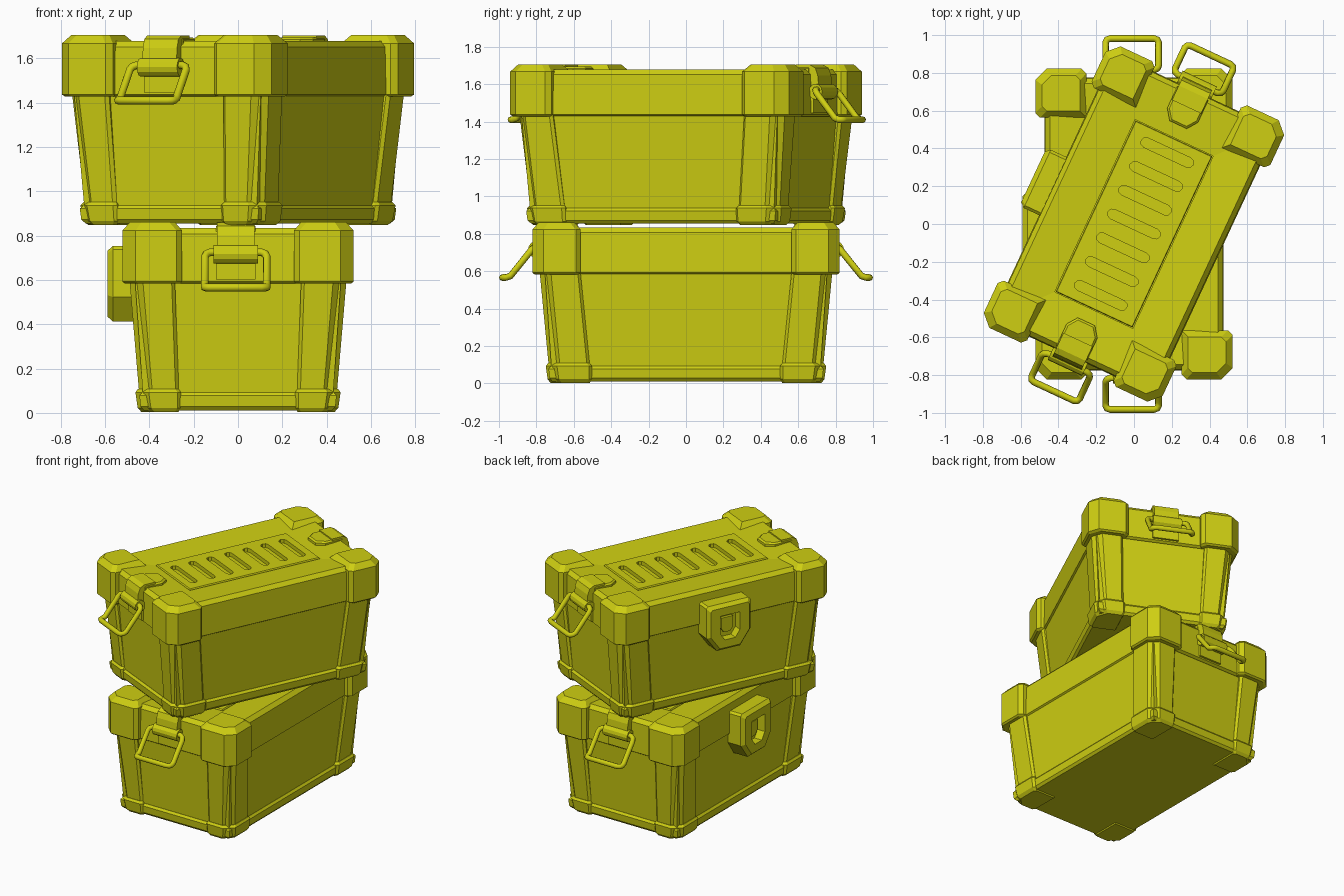
import bpy, bmesh, math
from mathutils import Matrix

if "Cube" in bpy.data.objects:
    bpy.data.objects.remove(bpy.data.objects["Cube"])

paint = bpy.data.materials.new("olive yellow")
paint.diffuse_color = (0.62, 0.62, 0.006, 1)
paint.use_nodes = True
paint.node_tree.nodes["Principled BSDF"].inputs["Base Color"].default_value = paint.diffuse_color


def loft(name, rings):
    """Solid through rings of equal point count, with end caps."""
    bm = bmesh.new()
    add_loft(bm, rings)
    return finish(name, bm)


def add_loft(bm, rings):
    vs = [[bm.verts.new(p) for p in r] for r in rings]
    n = len(vs[0])
    for a, b in zip(vs, vs[1:]):
        for i in range(n):
            bm.faces.new((a[i], a[(i + 1) % n], b[(i + 1) % n], b[i]))
    bm.faces.new(vs[0])
    bm.faces.new(vs[-1])


def finish(name, bm):
    bmesh.ops.recalc_face_normals(bm, faces=bm.faces)
    me = bpy.data.meshes.new(name)
    bm.to_mesh(me)
    bm.free()
    ob = bpy.data.objects.new(name, me)
    bpy.context.collection.objects.link(ob)
    me.materials.append(paint)
    return ob


def rect(x, y, z):
    return [(-x, -y, z), (x, -y, z), (x, y, z), (-x, y, z)]


def corner(x0, x1, y0, y1, z, co, ci, sx, sy):
    """Chamfered corner outline, large chamfer on the outside."""
    pts = [(x0, y0), (x1 - ci, y0), (x1, y0 + ci), (x1, y1 - co),
           (x1 - co, y1), (x0 + ci, y1), (x0, y1 - ci)]
    return [(sx * x, sy * y, z) for x, y in pts]


def bake(ob):
    """Replace an object's data by its evaluated mesh."""
    dg = bpy.context.evaluated_depsgraph_get()
    dg.update()
    me = bpy.data.meshes.new_from_object(ob.evaluated_get(dg))
    new = bpy.data.objects.new(ob.name, me)
    name = ob.name
    bpy.data.objects.remove(ob)
    new.name = name
    bpy.context.collection.objects.link(new)
    if not me.materials:
        me.materials.append(paint)
    return new


def cut(ob, cutter):
    m = ob.modifiers.new("cut", 'BOOLEAN')
    m.object = cutter
    m.operation = 'DIFFERENCE'
    m.solver = 'EXACT'
    cutter.hide_render = True
    ob = bake(ob)
    bpy.data.objects.remove(cutter)
    return ob


def crate(label, matrix):
    parts = []
    # tapered body, base strip, lid
    parts.append(loft(label + "_body", [rect(.425, .715, .012), rect(.465, .755, .6)]))
    parts.append(loft(label + "_base_strip", [rect(.425, .715, .008), rect(.44, .73, .025),
                                             rect(.445, .735, .075), rect(.432, .722, .09)]))
    parts.append(loft(label + "_lid", [rect(.46, .76, .58), rect(.475, .775, .59), rect(.47, .77, .805),
                                      rect(.445, .745, .832), rect(.228, .503, .815), rect(.228, .503, .78)]))

    # vent panel with rounded slots
    panel = loft(label + "_vent_panel", [rect(.224, .5, .77), rect(.224, .5, .817), rect(.22, .496, .823)])
    bm = bmesh.new()
    for i in range(7):
        cy = (i - 3) * .139
        def slot(z):
            return [(s * .125 + .027 * math.cos(a), cy + .027 * math.sin(a), z)
                    for s, a0 in ((1, -90), (-1, 90))
                    for a in (math.radians(a0 + k * 45) for k in range(5))]
        add_loft(bm, [slot(.795), slot(.9)])
    parts.append(cut(panel, finish("slot_cutter", bm)))

    # four corners: foot, column, lid guard
    for sx in (-1, 1):
        for sy in (-1, 1):
            c = lambda x0, x1, y0, y1, z, co=.06, ci=.015: corner(x0, x1, y0, y1, z, co, ci, sx, sy)
            parts.append(loft(label + "_foot", [c(.27, .435, .515, .725, 0), c(.258, .453, .503, .74, .02),
                                                c(.258, .463, .503, .75, .09), c(.268, .452, .515, .738, .105)]))
            parts.append(loft(label + "_column", [c(.265, .443, .51, .73, .05), c(.285, .49, .565, .783, .6)]))
            parts.append(loft(label + "_lid_guard", [c(.262, .51, .575, .81, .58, .06, .025),
                                                     c(.252, .522, .563, .822, .59, .06, .025),
                                                     c(.252, .522, .563, .822, .82, .06, .025),
                                                     c(.285, .487, .597, .787, .858, .05, .025)]))

    # end latches: tab, strap, barrel, keeper and bent ring handle
    for sy in (-1, 1):
        cx = -.01
        tab = [(-.09, .76), (-.09, .63), (-.05, .575), (.05, .575), (.09, .63), (.09, .76)]
        parts.append(loft(label + "_latch_tab", [[(cx + x * k, sy * (.67 + (y - .67) * k), z) for x, y in tab]
                                                 for z, k in ((.79, 1), (.838, 1), (.848, .88))]))
        prof = [(.68, .8), (.68, .857), (.765, .857), (.797, .84), (.812, .8), (.818, .74), (.76, .72), (.74, .8)]
        parts.append(loft(label + "_latch_strap", [[(cx + x, sy * y, z) for y, z in prof] for x in (-.085, .085)]))
        parts.append(loft(label + "_latch_barrel",
                          [[(cx + x, sy * (.805 + .04 * math.cos(k * math.pi / 6)),
                             .713 + .042 * math.sin(k * math.pi / 6)) for k in range(12)] for x in (-.1, .1)]))
        parts.append(loft(label + "_latch_keeper", [[(cx + x, sy * y, z) for x, z in
                                                     ((-.09, .6), (.09, .6), (.09, .69), (-.09, .69))]
                                                    for y in (.74, .79)]))
        half = [(.115, .982, .563), (.133, .976, .563), (.14, .96, .564), (.14, .938, .572),
                (.14, .835, .7), (.133, .823, .715), (.115, .815, .722)]
        path = half + [(-x, y, z) for x, y, z in reversed(half)]
        cu = bpy.data.curves.new("ring", 'CURVE')
        cu.dimensions = '3D'
        cu.bevel_depth = .018
        cu.bevel_resolution = 2
        sp = cu.splines.new('POLY')
        sp.points.add(len(path) - 1)
        for p, (x, y, z) in zip(sp.points, path):
            p.co = (cx + x, sy * y, z, 1)
        sp.use_cyclic_u = True
        cu.materials.append(paint)
        ring = bpy.data.objects.new(label + "_ring_handle", cu)
        bpy.context.collection.objects.link(ring)
        ring = bake(ring)
        for f in ring.data.polygons:
            f.use_smooth = True
        parts.append(ring)

    # shield-shaped side clasp with a recess
    shield = [(-.17, .735), (-.155, .75), (.155, .75), (.17, .735), (.17, .52), (.09, .41), (-.09, .41), (-.17, .52)]
    def sh(pts, x, k):
        return [(x, y * k, .58 + (z - .58) * k) for y, z in pts]
    clasp = loft(label + "_side_clasp", [sh(shield, -.44, 1), sh(shield, -.565, 1), sh(shield, -.59, .87)])
    hole = [(-.075, .67), (.075, .67), (.075, .54), (.04, .49), (-.04, .49), (-.075, .54)]
    parts.append(cut(clasp, loft("clasp_cutter", [sh(hole, -.53, 1), sh(hole, -.7, 1)])))
    parts.append(loft(label + "_clasp_tongue", [sh(hole, -.5, .6), sh(hole, -.55, .6)]))

    for ob in parts:
        ob.data.transform(matrix)


crate("lower_crate", Matrix.Translation((0, 0, .003)))
crate("upper_crate", Matrix.Translation((0, 0, .847)) @ Matrix.Rotation(math.radians(-25), 4, 'Z'))
